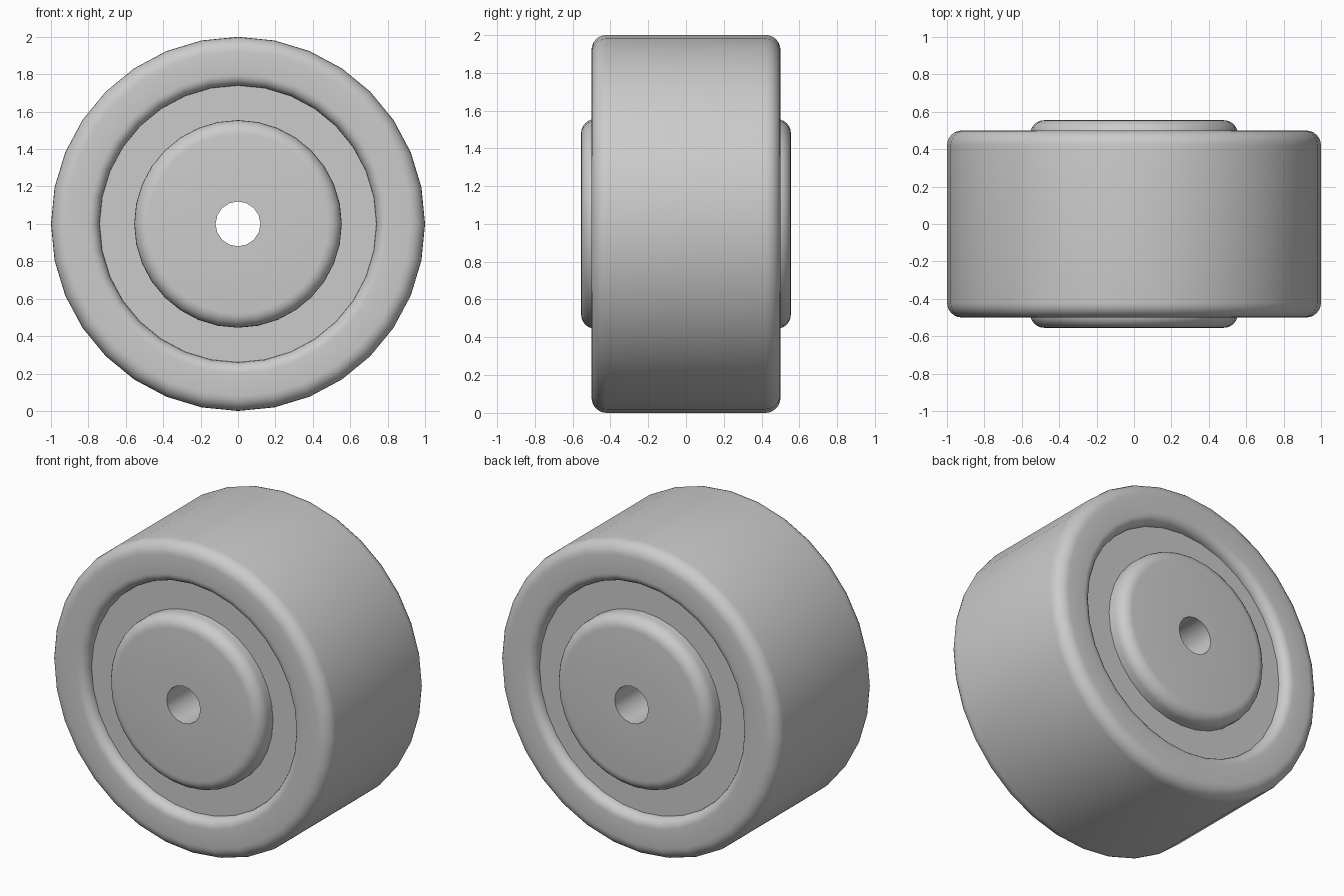
import bpy, bmesh, math

cube = bpy.data.objects.get("Cube")
if cube:
    bpy.data.objects.remove(cube, do_unlink=True)

SIDES = 32
WEB_Y = 0.435        # half thickness of the recessed web
RIM_R, TYRE_R = 0.74, 1.0
HUB_R, BORE_R = 0.555, 0.12

grey = bpy.data.materials.new("light_grey")
grey.use_nodes = True
colour = (0.6, 0.6, 0.6, 1)
grey.diffuse_color = colour
grey.node_tree.nodes["Principled BSDF"].inputs["Base Color"].default_value = colour


def fillet(r, y, size, start, steps=6):
    """Quarter-round points about centre (r, y), beginning at a start angle."""
    return [(r + size * math.cos(start + i * math.pi / 2 / steps),
             y + size * math.sin(start + i * math.pi / 2 / steps))
            for i in range(steps + 1)]


def mirrored(half):
    """Extend a profile on the +y side with its reflection on the -y side."""
    return half + [(r, -y) for r, y in reversed(half)]


def lathe(name, profile, closed=False, bore=None):
    """Revolve (radius, y) points round the axle and stand the wheel on the floor."""
    bm = bmesh.new()
    rings = []
    for r, y in profile:
        ring = []
        for k in range(SIDES):
            a = 2 * math.pi * k / SIDES
            # the bore has half as many flats as the rest
            rad = r * math.cos(2 * math.pi / SIDES) if r == bore and k % 2 else r
            ring.append(bm.verts.new((rad * math.cos(a), y, 1 + rad * math.sin(a))))
        rings.append(ring)
    pairs = list(zip(rings, rings[1:]))
    if closed:
        pairs.append((rings[-1], rings[0]))
    for a, b in pairs:
        for k in range(SIDES):
            n = (k + 1) % SIDES
            bm.faces.new((a[k], b[k], b[n], a[n]))
    mesh = bpy.data.meshes.new(name)
    bm.to_mesh(mesh)
    bm.free()
    mesh.materials.append(grey)
    obj = bpy.data.objects.new(name, mesh)
    bpy.context.collection.objects.link(obj)
    bpy.ops.object.select_all(action='DESELECT')
    obj.select_set(True)
    bpy.context.view_layer.objects.active = obj
    bpy.ops.object.shade_smooth_by_angle(angle=math.radians(30))
    return obj


# Tyre: rounded outer shoulders and softened inner lip, open where it meets the web
shoulder = fillet(TYRE_R - 0.08, 0.5 - 0.08, 0.08, 0)
lip = fillet(RIM_R + 0.06, 0.5 - 0.06, 0.06, math.pi / 2)
tyre_half = [(RIM_R, WEB_Y)] + lip[::-1] + shoulder[::-1]
lathe("tyre", mirrored(tyre_half))

# Recessed web on each face
lathe("web_back", [(HUB_R, WEB_Y), (RIM_R, WEB_Y)])
lathe("web_front", [(RIM_R, -WEB_Y), (HUB_R, -WEB_Y)])

# Hub: raised rounded bosses joined through the axle bore
boss = fillet(HUB_R - 0.075, 0.555 - 0.075, 0.075, 0)
hub_half = [(HUB_R, WEB_Y)] + boss + [(BORE_R, 0.555)]
lathe("hub", [(r, y) for r, y in mirrored(hub_half)][::-1], bore=BORE_R)
